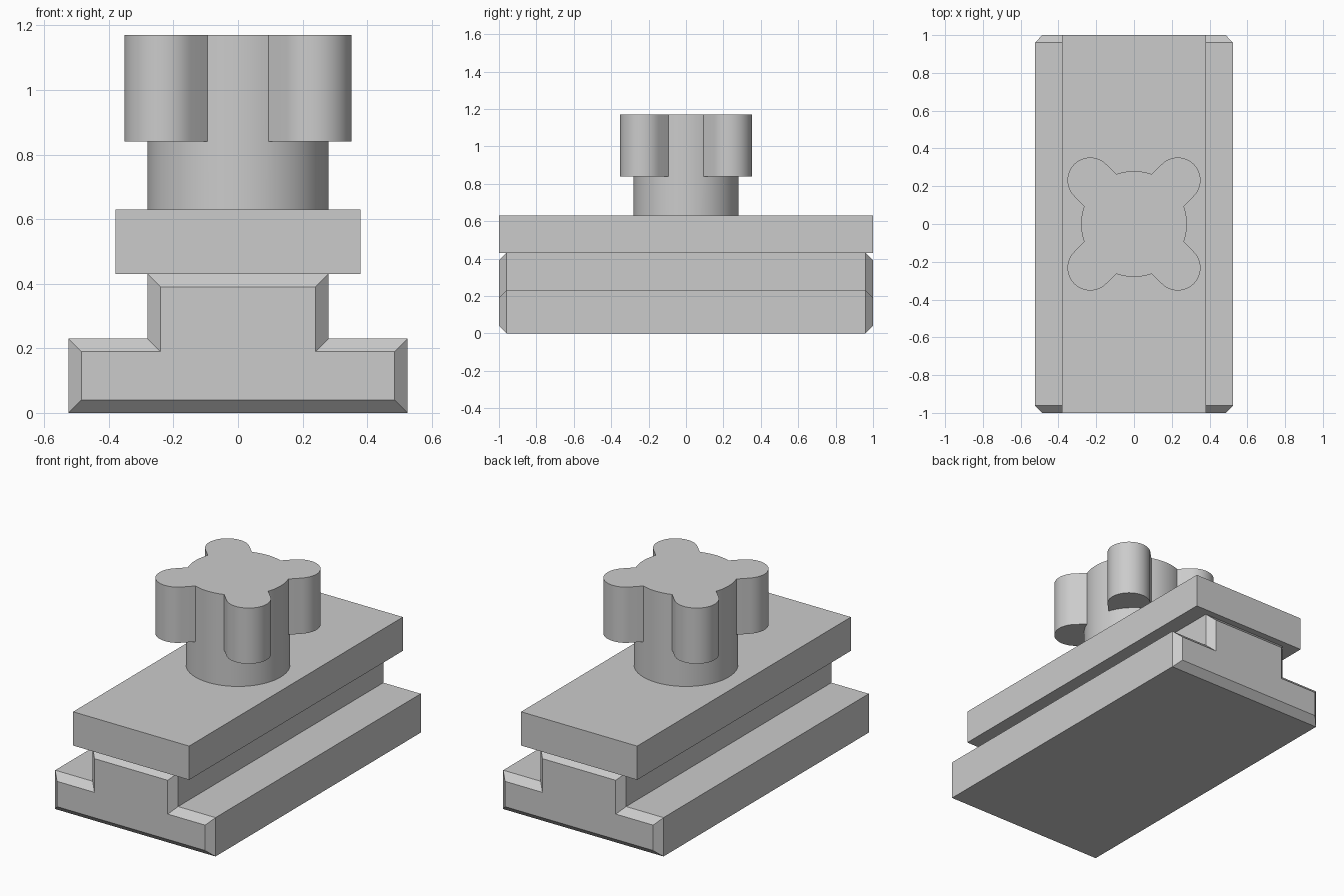
import bpy
import bmesh
from math import asin, cos, pi, radians, sin

if "Cube" in bpy.data.objects:
    bpy.data.objects.remove(bpy.data.objects["Cube"], do_unlink=True)

GREY = (0.6, 0.6, 0.6, 1)
grey = bpy.data.materials.new("plain grey")
grey.use_nodes = True
grey.diffuse_color = GREY
grey.node_tree.nodes["Principled BSDF"].inputs["Base Color"].default_value = GREY


def finish(name, bm, smooth=False):
    """Turn a bmesh into a named object with the grey material."""
    bmesh.ops.recalc_face_normals(bm, faces=bm.faces)
    mesh = bpy.data.meshes.new(name)
    bm.to_mesh(mesh)
    bm.free()
    mesh.materials.append(grey)
    obj = bpy.data.objects.new(name, mesh)
    bpy.context.collection.objects.link(obj)
    if smooth:
        bpy.ops.object.select_all(action="DESELECT")
        obj.select_set(True)
        bpy.context.view_layer.objects.active = obj
        bpy.ops.object.shade_smooth_by_angle(angle=radians(30))


def wall(bm, lower, upper, closed=False):
    """Bridge two matching rows of vertices with quads."""
    n = len(lower)
    for i in range(n if closed else n - 1):
        j = (i + 1) % n
        bm.faces.new((lower[i], lower[j], upper[j], upper[i]))


# T-shaped slider: profile along y, inset at both ends for the chamfer
CHAMFER = 0.04
HALF_PROFILE = [(0.525, 0), (0.525, 0.23), (0.28, 0.23), (0.28, 0.43)]


def t_loop(bm, y, inset):
    half = [(x - inset, z + (inset if z == 0 else -inset)) for x, z in HALF_PROFILE]
    outline = half + [(-x, z) for x, z in reversed(half)]
    return [bm.verts.new((x, y, z)) for x, z in outline]


bm = bmesh.new()
loops = [t_loop(bm, y, inset) for y, inset in
         ((-1, CHAMFER), (CHAMFER - 1, 0), (1 - CHAMFER, 0), (1, CHAMFER))]
for a, b in zip(loops, loops[1:]):
    wall(bm, a, b, closed=True)
bm.faces.new(loops[0])
bm.faces.new(loops[-1])
finish("t_slider", bm)

# Flat plate on top of the slider
bm = bmesh.new()
bmesh.ops.create_cube(bm, size=1)
for v in bm.verts:
    v.co = (v.co.x * 0.76, v.co.y * 2, 0.53 + v.co.z * 0.2)
finish("clamp_plate", bm)

# Clamping knob: round core with four round-ended diagonal lobes
CORE_R, LOBE_R, LOBE_DIST = 0.28, 0.12, 0.328
BASE, LOBE_BOTTOM, TOP = 0.63, 0.84, 1.17
SPREAD = asin(LOBE_R / CORE_R)


def arc(radius, start, end, steps, cx=0, cy=0):
    angles = [start + (end - start) * i / steps for i in range(steps + 1)]
    return [(cx + radius * cos(a), cy + radius * sin(a)) for a in angles]


bm = bmesh.new()


def row(points, z):
    return [bm.verts.new((x, y, z)) for x, y in points]


top_loop, base_loop = [], []
for k in range(4):
    mid = pi / 4 + k * pi / 2
    under = arc(CORE_R, mid - SPREAD, mid + SPREAD, 12)
    tip = arc(LOBE_R, mid - pi / 2, mid + pi / 2, 24,
              LOBE_DIST * cos(mid), LOBE_DIST * sin(mid))
    lobe = [under[0]] + tip + [under[-1]]
    gap = arc(CORE_R, mid + SPREAD, mid + pi / 2 - SPREAD, 10)

    # lobe side and its flat underside
    lobe_low, lobe_top = row(lobe, LOBE_BOTTOM), row(lobe, TOP)
    wall(bm, lobe_low, lobe_top)
    under_top, under_low = row(under, LOBE_BOTTOM), row(under, BASE)
    bm.faces.new(lobe_low + under_top[-2:0:-1])

    # core side below the lobe, and full height between lobes
    wall(bm, under_low, under_top)
    gap_low, gap_mid, gap_top = (row(gap, z) for z in (BASE, LOBE_BOTTOM, TOP))
    wall(bm, gap_low, gap_mid)
    wall(bm, gap_mid, gap_top)
    top_loop += lobe_top + gap_top
    base_loop += under_low + gap_low

bm.faces.new(top_loop)
bm.faces.new(base_loop)
bmesh.ops.remove_doubles(bm, verts=bm.verts, dist=0.0001)
finish("clamp_knob", bm, smooth=True)
